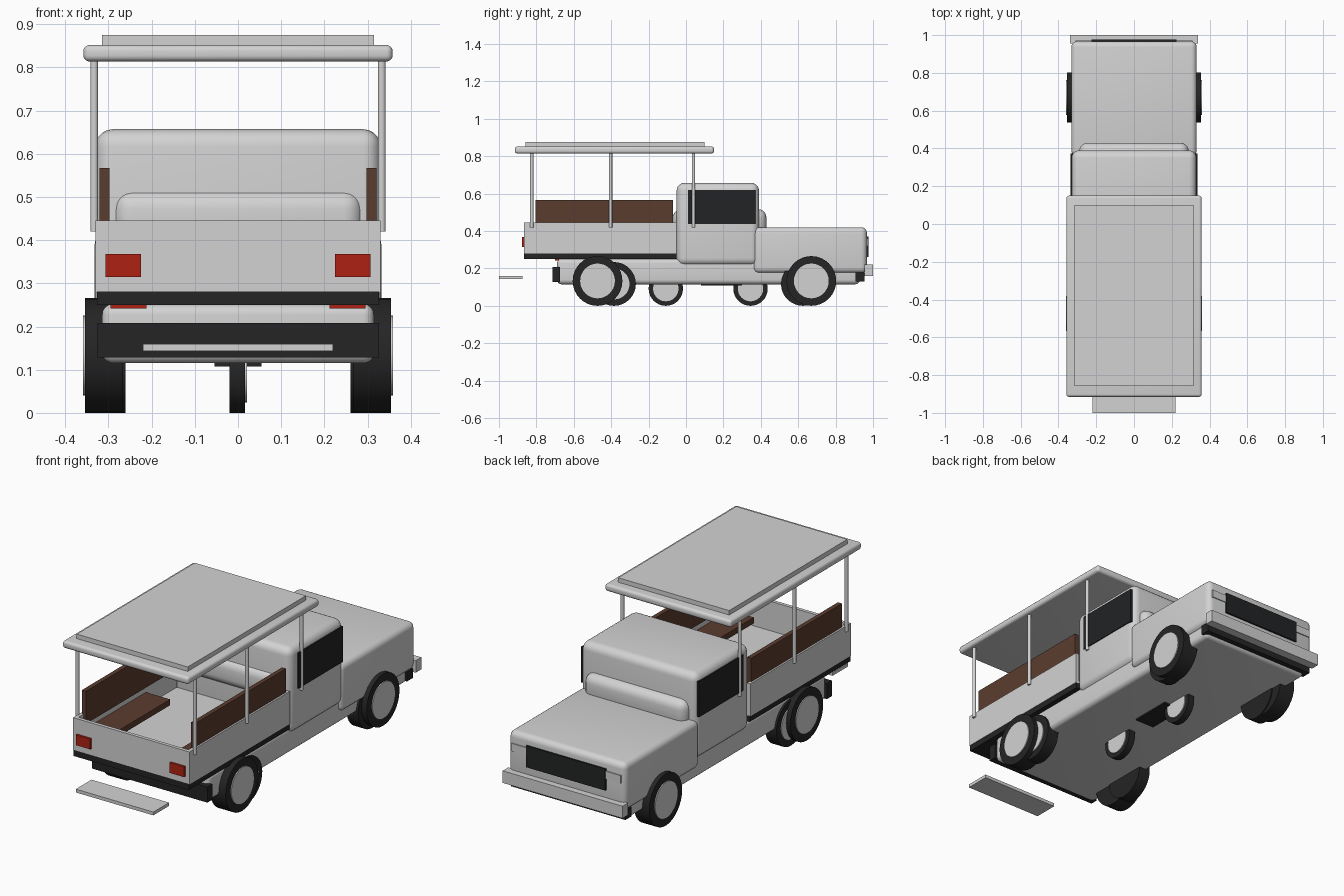
import bpy
import math

cube = bpy.data.objects.get("Cube")
if cube:
    bpy.data.objects.remove(cube, do_unlink=True)


def material(name, r, g, b):
    m = bpy.data.materials.new(name)
    m.use_nodes = True
    m.diffuse_color = (r, g, b, 1)
    m.node_tree.nodes["Principled BSDF"].inputs["Base Color"].default_value = (r, g, b, 1)
    return m


paint = material("light grey paint", 0.65, 0.65, 0.65)
black = material("black rubber", 0.018, 0.018, 0.018)
glass = material("dark glass", 0.016, 0.017, 0.018)
wood = material("brown wood", 0.105, 0.046, 0.028)
red = material("red lamp", 0.42, 0.015, 0.006)


def box(name, xs, ys, zs, mat, bevel=0.0):
    """Box from its ranges on each axis, with optional rounded edges."""
    spans = (xs, ys, zs)
    bpy.ops.mesh.primitive_cube_add(size=1, location=[(a + b) / 2 for a, b in spans])
    ob = bpy.context.object
    ob.name = name
    ob.scale = [b - a for a, b in spans]
    bpy.ops.object.transform_apply(location=False, rotation=False, scale=True)
    ob.data.materials.append(mat)
    if bevel:
        mod = ob.modifiers.new("rounding", "BEVEL")
        mod.width = bevel
        mod.segments = 5
        bpy.ops.object.modifier_apply(modifier=mod.name)
        bpy.ops.object.shade_smooth_by_angle(angle=math.radians(35))
    return ob


def cylinder(name, radius, depth, center, mat, along_x=False, sides=32):
    turn = (0, math.pi / 2, 0) if along_x else (0, 0, 0)
    bpy.ops.mesh.primitive_cylinder_add(vertices=sides, radius=radius, depth=depth,
                                        location=center, rotation=turn)
    ob = bpy.context.object
    ob.name = name
    ob.data.materials.append(mat)
    bpy.ops.object.shade_smooth_by_angle(angle=math.radians(35))
    return ob


def wheel(name, x, y, radius, width, hub_radius, side):
    """Tire with a slightly proud hub disc on its outer face."""
    cylinder(name + "_tire", radius, width, (x, y, radius), black, True)
    cylinder(name + "_hub", hub_radius, 0.02, (x + side * (width / 2 - 0.005), y, radius), paint, True)


def mirrored(a, b, side):
    return tuple(sorted((a * side, b * side)))


# Chassis, cab and hood
box("chassis", (-0.315, 0.315), (-0.69, 0.93), (0.115, 0.252), paint, 0.025)
box("cab", (-0.33, 0.33), (-0.05, 0.39), (0.215, 0.657), paint, 0.04)
box("hood", (-0.332, 0.332), (0.36, 0.967), (0.175, 0.42), paint, 0.03)
box("cowl", (-0.29, 0.29), (-0.07, 0.43), (0.38, 0.517), paint, 0.045)
box("underbody_plate", (-0.055, 0.055), (0.08, 0.3), (0.108, 0.117), black)

# Nose and bumpers
box("grille", (-0.225, 0.225), (0.96, 0.976), (0.262, 0.372), glass)
box("front_bumper", (-0.34, 0.34), (0.955, 1.0), (0.16, 0.222), paint)
box("front_bumper_mount", (-0.325, 0.325), (0.905, 0.955), (0.13, 0.178), black)
box("rear_bumper", (-0.327, 0.327), (-0.715, -0.675), (0.128, 0.208), black)
box("rear_step", (-0.22, 0.22), (-1.0, -0.873), (0.143, 0.16), paint)

# Open rear tray
box("tray_base", (-0.327, 0.327), (-0.865, -0.05), (0.25, 0.281), black)
box("tray_floor", (-0.32, 0.32), (-0.855, -0.05), (0.281, 0.295), paint)
box("tailgate", (-0.33, 0.33), (-0.865, -0.847), (0.279, 0.446), paint)

# Canopy
box("canopy_roof", (-0.358, 0.358), (-0.915, 0.15), (0.814, 0.852), paint, 0.014)
box("canopy_top_panel", (-0.315, 0.315), (-0.857, 0.1), (0.845, 0.875), paint)

# Parts repeated on both sides
for side, label in ((1, "left"), (-1, "right")):
    box(label + "_tray_wall", mirrored(0.312, 0.33, side), (-0.86, -0.05), (0.279, 0.446), paint)
    box(label + "_bench_back", mirrored(0.298, 0.321, side), (-0.805, -0.07), (0.4, 0.567), wood)
    box(label + "_bench_seat", mirrored(0.175, 0.312, side), (-0.8, -0.3), (0.335, 0.365), wood)
    box(label + "_window", mirrored(0.32, 0.335, side), (0.012, 0.372), (0.437, 0.62), glass)
    box(label + "_headlamp", mirrored(0.215, 0.31, side), (0.955, 0.972), (0.32, 0.36), paint)
    box(label + "_tail_lamp", mirrored(0.225, 0.307, side), (-0.876, -0.86), (0.315, 0.368), red)
    box(label + "_reflector", mirrored(0.212, 0.295, side), (-0.7, -0.68), (0.242, 0.27), red)
    for y, part in ((-0.825, "rear"), (-0.403, "middle"), (0.04, "front")):
        cylinder(f"{label}_{part}_post", 0.009, 0.4, (side * 0.333, y, 0.62), paint, sides=16)
    for y, part in ((-0.473, "rear"), (0.67, "front")):
        wheel(f"{label}_{part}_wheel", side * 0.31, y, 0.133, 0.088, 0.093, side)
    wheel(label + "_inner_rear_wheel", side * 0.293, -0.385, 0.117, 0.065, 0.083, side)
    wheel(label + "_inner_front_wheel", side * 0.293, 0.625, 0.117, 0.065, 0.083, side)

# Small wheels under the middle
for y, part in ((-0.108, "rear"), (0.345, "front")):
    wheel(f"center_{part}_wheel", -0.002, y, 0.092, 0.036, 0.068, 1)
